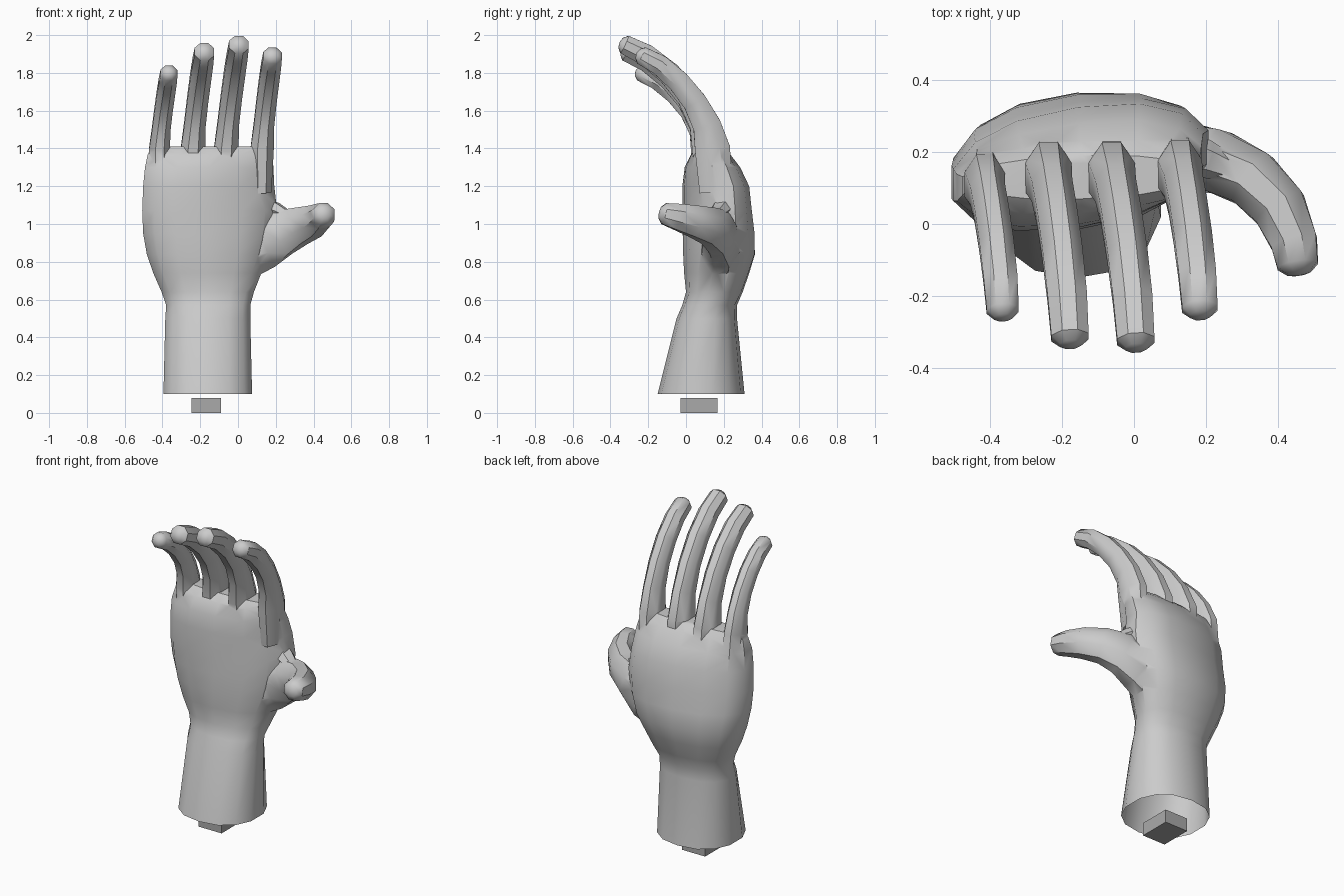
import bpy, bmesh, math
from mathutils import Vector

if "Cube" in bpy.data.objects:
    bpy.data.objects.remove(bpy.data.objects["Cube"])


def material(name, value):
    m = bpy.data.materials.new(name)
    m.diffuse_color = (value, value, value, 1)
    m.use_nodes = True
    m.node_tree.nodes["Principled BSDF"].inputs["Base Color"].default_value = m.diffuse_color
    return m


skin = material("light_grey", 0.6)
block_grey = material("mid_grey", 0.4)


def loft(name, rings, tip=None):
    """Skin a list of equal rings, closing both ends (the last one to a tip)."""
    bm = bmesh.new()
    rows = [[bm.verts.new(p) for p in ring] for ring in rings]
    n = len(rows[0])
    for a, b in zip(rows, rows[1:]):
        for i in range(n):
            j = (i + 1) % n
            bm.faces.new((a[i], a[j], b[j], b[i]))
    bm.faces.new(rows[0][::-1])
    if tip:
        t = bm.verts.new(tip)
        for i in range(n):
            bm.faces.new((rows[-1][i], rows[-1][(i + 1) % n], t))
    else:
        bm.faces.new(rows[-1])
    bmesh.ops.recalc_face_normals(bm, faces=bm.faces)
    me = bpy.data.meshes.new(name)
    bm.to_mesh(me)
    bm.free()
    ob = bpy.data.objects.new(name, me)
    bpy.context.collection.objects.link(ob)
    me.materials.append(skin)
    return ob


def slice_ring(z, x0, x1, y0, y1, tilt, n=14):
    """Horizontal rounded section, tilted so the thumb side sits further back."""
    ring = []
    for i in range(n):
        a = 2 * math.pi * i / n - math.pi / 2
        c, s = math.cos(a), math.sin(a)
        u = math.copysign(abs(c) ** 0.88, c)
        v = math.copysign(abs(s) ** 0.88, s)
        ring.append(((x0 + x1) / 2 + u * (x1 - x0) / 2,
                     (y0 + y1) / 2 + v * (y1 - y0) / 2 + tilt * u, z))
    return ring


def digit(name, path, side, dome=0.03, n=8):
    """Tube along (x, y, z, half_width, half_depth) stations with a faceted tip."""
    pts = [Vector(p[:3]) for p in path]
    rings = []
    for k, p in enumerate(path):
        t = (pts[min(k + 1, len(pts) - 1)] - pts[max(k - 1, 0)]).normalized()
        w = (Vector(side) - t * t.dot(Vector(side))).normalized()
        d = t.cross(w)

        def ring(centre, f):
            return [centre + w * (p[3] * f * math.cos(a)) + d * (p[4] * f * math.sin(a))
                    for a in (2 * math.pi * (i + 0.5) / n for i in range(n))]
        rings.append(ring(pts[k], 1.06))
    rings.append(ring(pts[-1] + t * dome * 0.75, 0.6))
    return loft(name, rings, pts[-1] + t * dome)


# Wrist and palm
hand = loft("hand", [slice_ring(*s) for s in (
    (0.10, -0.40, 0.08, -0.15, 0.31, 0.0),
    (0.50, -0.39, 0.07, -0.05, 0.27, 0.0),
    (0.57, -0.385, 0.07, -0.02, 0.27, 0.0),
    (0.64, -0.41, 0.09, 0.0, 0.30, 0.01),
    (0.74, -0.455, 0.13, -0.01, 0.335, 0.02),
    (0.84, -0.49, 0.17, -0.015, 0.365, 0.03),
    (0.95, -0.51, 0.20, -0.015, 0.36, 0.04),
    (1.07, -0.515, 0.215, -0.01, 0.34, 0.05),
    (1.20, -0.51, 0.20, -0.01, 0.325, 0.05),
    (1.30, -0.50, 0.195, 0.0, 0.28, 0.04),
    (1.37, -0.485, 0.19, 0.03, 0.23, 0.025),
    (1.41, -0.46, 0.17, 0.07, 0.19, 0.01))])

# Fingers: base x, x bend at mid length, tip x, tip y, tip z, base y, size
parts = []
curve = ((0, 0, 0.066, 0.10), (0.08, 0.25, 0.058, 0.08), (0.25, 0.50, 0.057, 0.068),
         (0.48, 0.72, 0.057, 0.063), (0.75, 0.90, 0.056, 0.058), (1, 1, 0.053, 0.052))
for name, bx, tx, ty, tz, by, size in (
        ("index_finger", 0.128, 0.183, -0.235, 1.892, 0.14, 0.95),
        ("middle_finger", -0.062, 0.005, -0.325, 1.95, 0.13, 1.0),
        ("ring_finger", -0.238, -0.178, -0.315, 1.912, 0.13, 1.0),
        ("little_finger", -0.415, -0.365, -0.24, 1.80, 0.11, 0.86)):
    path = [(bx, by + 0.02, 1.17, 0.05, 0.09)]
    for f, g, w, d in curve:
        path.append((bx + (tx - bx) * g ** 1.3, by + (ty - by) * f,
                     1.4 + (tz - 1.4) * g, w * size, d * size))
    parts.append(digit(name, path, (1, 0, 0)))

# Thumb, with its width running vertically
parts.append(digit("thumb", [
    (0.02, 0.17, 0.85, 0.15, 0.10), (0.13, 0.185, 0.90, 0.145, 0.10),
    (0.23, 0.175, 0.955, 0.125, 0.088), (0.33, 0.125, 0.99, 0.10, 0.083),
    (0.405, 0.045, 1.015, 0.085, 0.077), (0.445, -0.05, 1.04, 0.07, 0.066),
    (0.455, -0.115, 1.055, 0.058, 0.058)], (0, 0, 1)))

# Small web between thumb and palm
parts.append(digit("thumb_web", [
    (0.14, 0.20, 1.09, 0.05, 0.06), (0.20, 0.18, 1.075, 0.04, 0.05),
    (0.25, 0.16, 1.05, 0.03, 0.04)], (0, 0, 1), n=6))

# Join everything into one skin
bpy.context.view_layer.objects.active = hand
for p in parts:
    mod = hand.modifiers.new("join", 'BOOLEAN')
    mod.operation = 'UNION'
    mod.solver = 'EXACT'
    mod.object = p
    bpy.ops.object.modifier_apply(modifier=mod.name)
    bpy.data.objects.remove(p)

# Open the wrist end
bm = bmesh.new()
bm.from_mesh(hand.data)
low = [f for f in bm.faces if all(v.co.z < 0.11 for v in f.verts)]
bmesh.ops.delete(bm, geom=low, context='FACES_ONLY')
bmesh.ops.remove_doubles(bm, verts=bm.verts, dist=0.004)
bmesh.ops.triangulate(bm, faces=[f for f in bm.faces if len(f.verts) > 4])
bm.to_mesh(hand.data)
bm.free()
bpy.ops.object.select_all(action='DESELECT')
hand.select_set(True)
bpy.ops.object.shade_smooth_by_angle(angle=math.radians(42))

# Block under the wrist
bpy.ops.mesh.primitive_cube_add(size=1, location=(-0.168, 0.068, 0.04))
block = bpy.context.object
block.name = "base_block"
block.scale = (0.155, 0.195, 0.08)
block.data.materials.append(block_grey)
